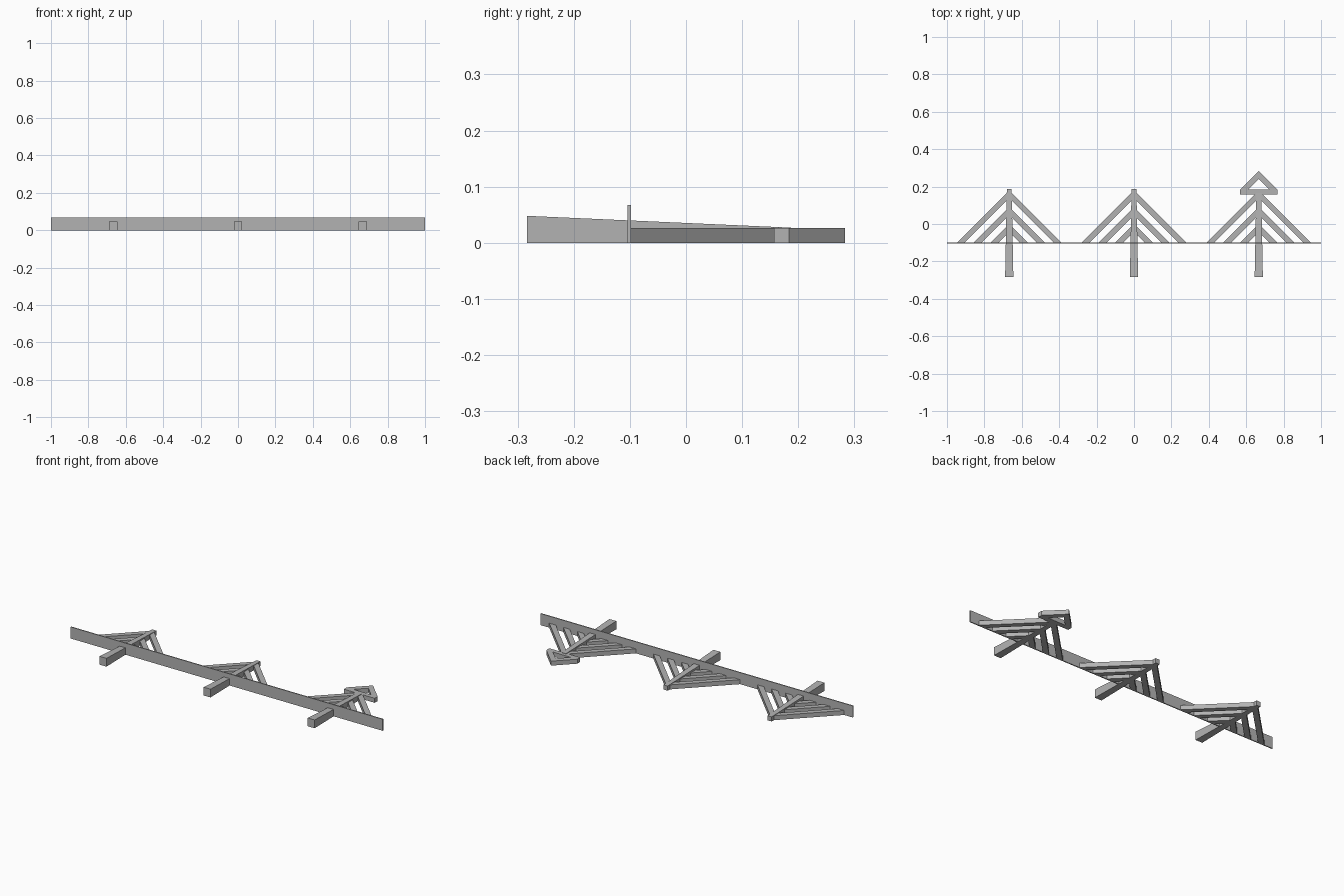
import bpy
import bmesh

cube = bpy.data.objects.get("Cube")
if cube:
    bpy.data.objects.remove(cube, do_unlink=True)

grey = bpy.data.materials.new("plain grey")
grey.use_nodes = True
COLOUR = (0.45, 0.45, 0.45, 1)
grey.diffuse_color = COLOUR
grey.node_tree.nodes["Principled BSDF"].inputs["Base Color"].default_value = COLOUR

ARM_H = 0.026      # thickness of the flat bars
BAR = 0.042        # bar width measured along y
BEAM_Y = -0.1
FRONT, TIP = -0.283, 0.187


def finish(name, bm):
    bmesh.ops.recalc_face_normals(bm, faces=bm.faces)
    mesh = bpy.data.meshes.new(name)
    bm.to_mesh(mesh)
    bm.free()
    mesh.materials.append(grey)
    obj = bpy.data.objects.new(name, mesh)
    bpy.context.collection.objects.link(obj)
    return obj


def extrude_outline(bm, points, height):
    """Prism from a plan outline, standing on the ground."""
    face = bm.faces.new([bm.verts.new((x, y, 0)) for x, y in points])
    grown = bmesh.ops.extrude_face_region(bm, geom=[face], use_keep_orig=True)
    top = [v for v in grown["geom"] if isinstance(v, bmesh.types.BMVert)]
    bmesh.ops.translate(bm, verts=top, vec=(0, 0, height))
    return top


def make_spine(name, cx, tip):
    # Bar that narrows and gets lower towards the back
    def taper(front, back, y):
        return front + (back - front) * (y - FRONT) / (TIP - FRONT)
    w0, w1 = 0.022, taper(0.022, 0.013, tip)
    bm = bmesh.new()
    outline = [(cx - w0, FRONT), (cx + w0, FRONT), (cx + w1, tip), (cx - w1, tip)]
    for v in extrude_outline(bm, outline, 0):
        v.co.z = taper(0.048, ARM_H + 0.001, v.co.y)
    finish(name, bm)


def make_chevron(name, cx, apex):
    # Pair of diagonal bars meeting on the spine and ending at the beam
    reach = apex - BEAM_Y
    bm = bmesh.new()
    extrude_outline(bm, [(cx - reach, BEAM_Y), (cx - reach + BAR, BEAM_Y),
                         (cx, apex - BAR), (cx + reach - BAR, BEAM_Y),
                         (cx + reach, BEAM_Y), (cx, apex)], ARM_H)
    finish(name, bm)


# Long upright beam
bm = bmesh.new()
extrude_outline(bm, [(-1, BEAM_Y - 0.004), (1, BEAM_Y - 0.004),
                     (1, BEAM_Y + 0.002), (-1, BEAM_Y + 0.002)], 0.067)
finish("long_beam", bm)

# Three branching supports
for side, cx in (("right", -0.667), ("middle", 0), ("left", 0.667)):
    make_spine(side + "_spine", cx, 0.165 if side == "left" else TIP)
    for size, apex in (("outer", 0.18), ("centre", 0.09), ("inner", 0.0)):
        make_chevron(f"{side}_{size}_chevron", cx, apex)

# Open triangular head on the left support: a base bar and a roof chevron
HX, BASE, EAVE, PEAK = 0.667, 0.157, 0.184, 0.283
half = PEAK - EAVE
bm = bmesh.new()
extrude_outline(bm, [(HX - half, BASE), (HX + half, BASE),
                     (HX + half, EAVE), (HX - half, EAVE)], ARM_H)
finish("head_base", bm)
bm = bmesh.new()
extrude_outline(bm, [(HX - half, EAVE), (HX - half + BAR, EAVE),
                     (HX, PEAK - BAR), (HX + half - BAR, EAVE),
                     (HX + half, EAVE), (HX, PEAK)], ARM_H)
finish("head_roof", bm)
